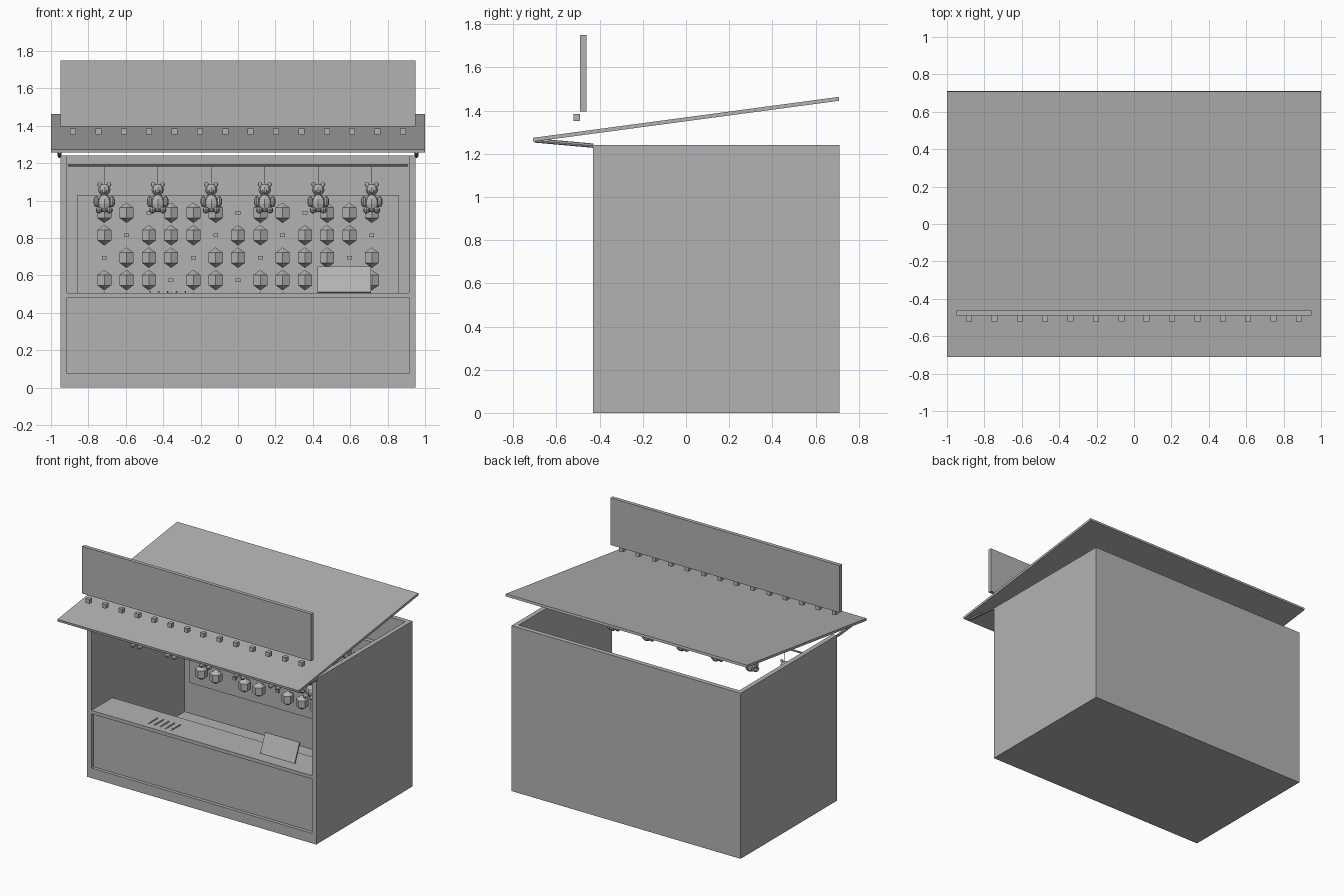
import bpy, bmesh, math
from mathutils import Matrix, Vector

if "Cube" in bpy.data.objects:
    bpy.data.objects.remove(bpy.data.objects["Cube"])

grey = bpy.data.materials.new("plain_grey")
grey.diffuse_color = (0.45, 0.45, 0.45, 1)
grey.use_nodes = True
grey.node_tree.nodes["Principled BSDF"].inputs["Base Color"].default_value = grey.diffuse_color


def add_box(bm, x0, x1, y0, y1, z0, z1):
    m = Matrix.Translation(((x0 + x1) / 2, (y0 + y1) / 2, (z0 + z1) / 2))
    bmesh.ops.create_cube(bm, size=1, matrix=m @ Matrix.Diagonal((x1 - x0, y1 - y0, z1 - z0, 1)))


def add_ball(bm, loc, radii, seg=8, rings=6):
    bmesh.ops.create_uvsphere(bm, u_segments=seg, v_segments=rings, radius=1,
                              matrix=Matrix.Translation(loc) @ Matrix.Diagonal((*radii, 1)))


def add_rod(bm, a, b, r, r2=None, seg=8):
    a, b = Vector(a), Vector(b)
    d = b - a
    m = Matrix.Translation((a + b) / 2) @ d.to_track_quat('Z', 'Y').to_matrix().to_4x4()
    bmesh.ops.create_cone(bm, cap_ends=True, segments=seg, radius1=r,
                          radius2=r if r2 is None else r2, depth=d.length, matrix=m)


def finish(name, bm, loc=(0, 0, 0), rot=(0, 0, 0)):
    mesh = bpy.data.meshes.new(name)
    bm.to_mesh(mesh)
    bm.free()
    mesh.materials.append(grey)
    ob = bpy.data.objects.new(name, mesh)
    ob.location, ob.rotation_euler = loc, rot
    bpy.context.collection.objects.link(ob)
    return ob


def box(name, x0, x1, y0, y1, z0, z1):
    bm = bmesh.new()
    add_box(bm, x0, x1, y0, y1, z0, z1)
    return finish(name, bm)


def tilted(name, size, loc, angle):
    bm = bmesh.new()
    w, d, h = (s / 2 for s in size)
    add_box(bm, -w, w, -d, d, -h, h)
    return finish(name, bm, loc, (angle, 0, 0))


# booth shell: floor, walls, recessed front panel and counter
IN = 0.915
box("floor", -IN, IN, -0.43, 0.675, 0, 0.075)
box("left_wall", -0.95, -IN, -0.43, 0.71, 0, 1.24)
box("right_wall", IN, 0.95, -0.43, 0.71, 0, 1.24)
box("back_wall", -IN, IN, 0.675, 0.71, 0, 1.24)
box("front_panel", -IN, IN, -0.405, -0.38, 0.075, 0.481)
box("counter", -IN, IN, -0.43, -0.18, 0.481, 0.507)

# sloping roof with two front struts
tilted("roof", (2.0, 1.43, 0.018), (0, 0, 1.36), 0.133)
bm = bmesh.new()
for s in (-1, 1):
    add_rod(bm, (s * 0.955, -0.43, 1.238), (s * 0.955, -0.70, 1.262), 0.01)
finish("roof_struts", bm)

# sign board and its row of bulbs
box("sign_board", -0.95, 0.95, -0.49, -0.462, 1.397, 1.75)
bm = bmesh.new()
for i in range(14):
    x = -0.882 + i * 0.1357
    add_box(bm, x - 0.016, x + 0.016, -0.522, -0.49, 1.353, 1.385)
finish("sign_bulbs", bm)

# target board with balloons; bare pegs where balloons have popped
box("target_board", -0.86, 0.86, 0.645, 0.675, 0.32, 1.03)
balloons, pegs = bmesh.new(), bmesh.new()
for row in range(5):
    for col in range(13):
        x, z = -0.715 + col * 0.1192, 0.935 - row * 0.12
        if (col + row) % 7 in (2, 6):
            add_box(pegs, x - 0.013, x + 0.013, 0.632, 0.646, z - 0.009, z + 0.009)
        else:
            add_ball(balloons, (x, 0.59, z), (0.05, 0.05, 0.055), 6, 3)
finish("balloons", balloons)
finish("popped_pegs", pegs)

# hanging rail and plush bear prizes
RY = -0.15
bm = bmesh.new()
add_rod(bm, (-0.91, RY, 1.19), (0.91, RY, 1.19), 0.007)
finish("prize_rail", bm)
for i in range(6):
    x = -0.715 + i * 0.286
    bm = bmesh.new()
    add_rod(bm, (x, RY, 1.08), (x, RY, 1.19), 0.002, seg=4)
    add_ball(bm, (x, RY, 0.985), (0.042, 0.036, 0.048))
    add_ball(bm, (x, RY, 1.058), (0.033, 0.031, 0.031))
    add_ball(bm, (x, RY - 0.03, 1.05), (0.014, 0.012, 0.011))
    for s in (-1, 1):
        add_ball(bm, (x + s * 0.025, RY, 1.085), (0.013, 0.008, 0.013))
        add_ball(bm, (x + s * 0.043, RY - 0.01, 0.995), (0.015, 0.016, 0.03))
        add_ball(bm, (x + s * 0.028, RY - 0.028, 0.949), (0.018, 0.028, 0.018))
    finish("prize_bear_%d" % (i + 1), bm)

# price card leaning on the counter
tilted("price_card", (0.285, 0.012, 0.148), (0.568, -0.31, 0.577), -0.41)

# darts lying on the counter
bm = bmesh.new()
for i in range(5):
    x = -0.47 + i * 0.047
    add_rod(bm, (x, -0.37, 0.512), (x, -0.28, 0.512), 0.005, seg=6)
    add_rod(bm, (x, -0.37, 0.512), (x, -0.395, 0.512), 0.004, 0.0005, seg=6)
finish("darts", bm)
